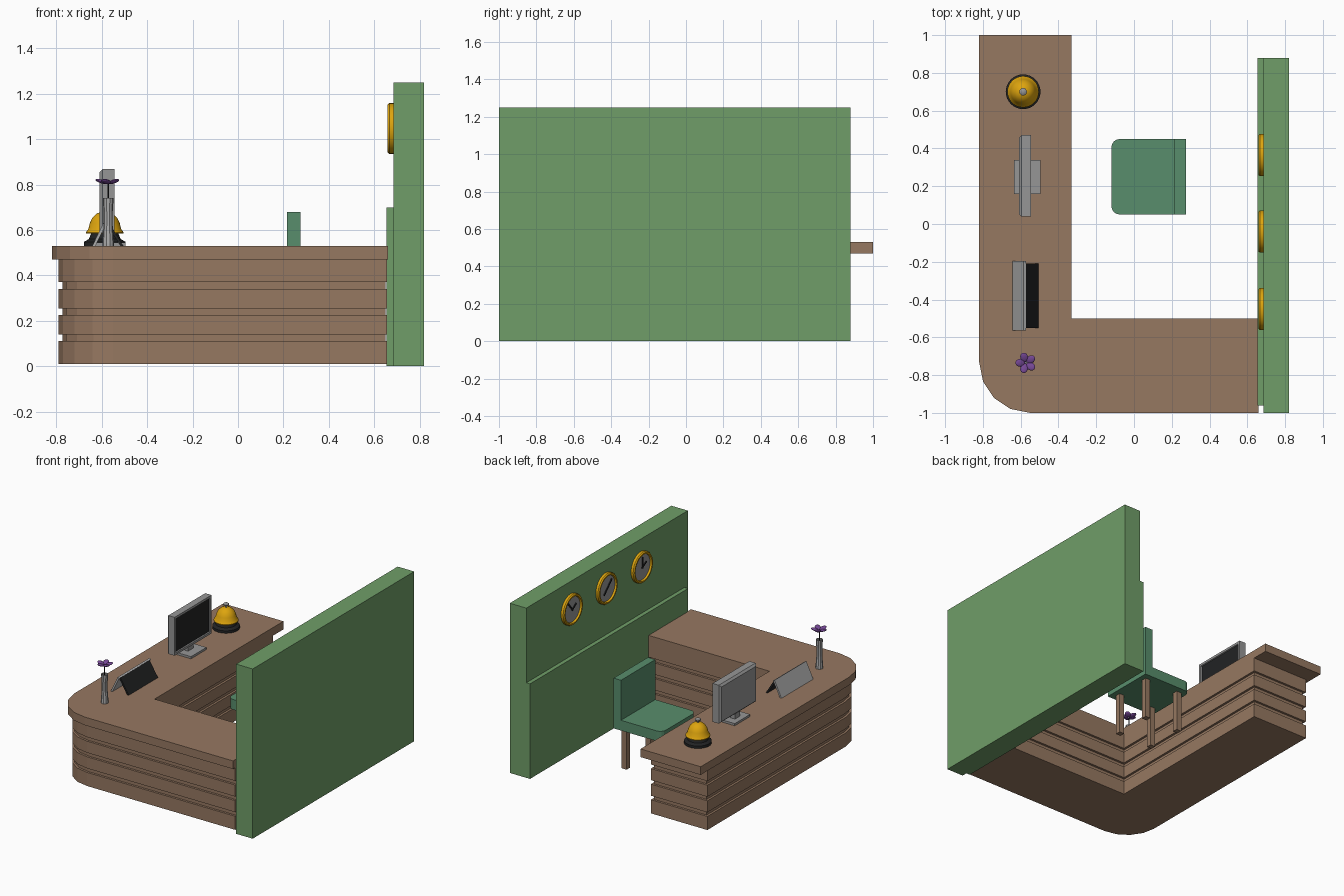
import bpy, bmesh, math
from mathutils import Matrix, Vector

if "Cube" in bpy.data.objects:
    bpy.data.objects.remove(bpy.data.objects["Cube"])


def material(name, r, g, b):
    m = bpy.data.materials.new(name)
    lin = [((c / 255 + 0.055) / 1.055) ** 2.4 for c in (r, g, b)]
    m.diffuse_color = (*lin, 1)
    m.use_nodes = True
    m.node_tree.nodes["Principled BSDF"].inputs["Base Color"].default_value = m.diffuse_color
    return m


GREEN = material("wall green", 112, 158, 104)
BROWN = material("wood brown", 150, 120, 97)
TEAL = material("chair green", 88, 141, 108)
GOLD = material("gold", 222, 165, 14)
GREY = material("grey", 150, 150, 150)
LIGHT = material("light grey", 172, 172, 172)
DARK = material("near black", 34, 35, 36)
PURPLE = material("petal purple", 118, 72, 150)


def finish(bm, name, mats, smooth=False):
    bmesh.ops.recalc_face_normals(bm, faces=bm.faces)
    me = bpy.data.meshes.new(name)
    bm.to_mesh(me)
    bm.free()
    ob = bpy.data.objects.new(name, me)
    bpy.context.collection.objects.link(ob)
    for m in mats:
        me.materials.append(m)
    if smooth:
        bpy.context.view_layer.objects.active = ob
        ob.select_set(True)
        bpy.ops.object.shade_smooth_by_angle(angle=math.radians(35))
        ob.select_set(False)
    return ob


def box_mesh(x0, x1, y0, y1, z0, z1):
    bm = bmesh.new()
    bmesh.ops.create_cube(bm, size=1)
    for v in bm.verts:
        v.co = ((x0 + x1) / 2 + v.co.x * (x1 - x0),
                (y0 + y1) / 2 + v.co.y * (y1 - y0),
                (z0 + z1) / 2 + v.co.z * (z1 - z0))
    return bm


def box(name, mat, *dims):
    return finish(box_mesh(*dims), name, [mat])


def prism(name, mat, pts, lo, hi, axis="z"):
    """Extrude an outline along z, or an (x, z) outline along y."""
    bm = bmesh.new()
    place = (lambda a, b: (a, b, lo)) if axis == "z" else (lambda a, b: (a, lo, b))
    f = bm.faces.new([bm.verts.new(place(a, b)) for a, b in pts])
    ext = bmesh.ops.extrude_face_region(bm, geom=[f])["geom"]
    shift = Vector((0, 0, hi - lo)) if axis == "z" else Vector((0, hi - lo, 0))
    bmesh.ops.translate(bm, vec=shift, verts=[g for g in ext if isinstance(g, bmesh.types.BMVert)])
    return finish(bm, name, [mat])


def lathe(name, mats, profile, matrix, sides=32, mat_rule=None, smooth=True):
    """Revolve (radius, height) points about z, then place with a matrix."""
    bm = bmesh.new()
    rings = []
    for r, h in profile:
        if r == 0:
            rings.append([bm.verts.new((0, 0, h))] * sides)
        else:
            rings.append([bm.verts.new((r * math.cos(2 * math.pi * i / sides),
                                        r * math.sin(2 * math.pi * i / sides), h))
                          for i in range(sides)])
    for k, (a, b) in enumerate(zip(rings, rings[1:])):
        for i in range(sides):
            j = (i + 1) % sides
            f = bm.faces.new(list(dict.fromkeys([a[i], a[j], b[j], b[i]])))
            f.material_index = mat_rule(k) if mat_rule else 0
    bmesh.ops.transform(bm, matrix=matrix, verts=bm.verts)
    return finish(bm, name, mats, smooth)


# back wall with a thicker lower half
box("wall", GREEN, 0.685, 0.82, -1, 0.88, 0, 1.25)
box("wall_lower_panel", GREEN, 0.655, 0.69, -0.96, 0.88, 0, 0.70)


# L-shaped counter: outline inset by d outside and e inside
def counter_outline(d, e, end, right):
    r = 0.27 - d
    arc = [(-0.55 - r * math.cos(math.radians(a)), -0.73 - r * math.sin(math.radians(a)))
           for a in (0, 22.5, 45, 67.5, 90)]
    return [(-0.82 + d, end)] + arc + [(right, -1 + d), (right, -0.5 - e),
                                       (-0.33 - e, -0.5 - e), (-0.33 - e, end)]


prism("counter_top", BROWN, counter_outline(0, 0, 1, 0.66), 0.47, 0.53)
prism("counter_core", BROWN, counter_outline(0.046, 0.016, 0.864, 0.65), 0.02, 0.48)
for i, (lo, hi) in enumerate([(0.01, 0.11), (0.14, 0.225), (0.255, 0.34), (0.37, 0.47)]):
    prism(f"counter_plank_{i}", BROWN, counter_outline(0.03, 0, 0.88, 0.656), lo, hi)

# chair
corner = [(math.cos(math.radians(a)) * 0.045, math.sin(math.radians(a)) * 0.045)
          for a in (90, 112.5, 135, 157.5, 180)]
seat = [(-0.075 + x, 0.405 + y) for x, y in corner]
seat += [(x, 0.5 - y) for x, y in reversed(seat)] + [(0.275, 0.05), (0.275, 0.45)]
prism("seat", TEAL, seat, 0.31, 0.385)
box("chair_back", TEAL, 0.215, 0.275, 0.05, 0.45, 0.38, 0.68)
for sx in (-1, 1):
    for sy in (-1, 1):
        x, y = 0.08 + 0.138 * sx, 0.25 + 0.138 * sy
        box(f"chair_leg_{sx}_{sy}", BROWN, x - 0.02, x + 0.02, y - 0.02, y + 0.02, 0.01, 0.32)

# wall clocks: face looks toward -x; angles are clockwise from twelve
clocks = [(0.365, (-40, 55)), (-0.04, (45, 225)), (-0.45, (0, 60))]
for n, (y, hands) in enumerate(clocks):
    base = Matrix.Translation((0.686, y, 1.047)) @ Matrix.Rotation(math.radians(-90), 4, "Y")
    lathe(f"clock_{n}", [GOLD, GREY],
          [(0, 0), (0.112, 0), (0.112, 0.019), (0.106, 0.027), (0.096, 0.027), (0.092, 0.014), (0, 0.014)],
          base, mat_rule=lambda k: int(k == 5))
    for h, ang in enumerate(hands):
        bm = box_mesh(-0.004, 0.004, -0.005, 0.005, -0.008, 0.075 - 0.022 * h)
        bmesh.ops.transform(bm, verts=bm.verts, matrix=Matrix.Translation((0.67, y, 1.047))
                            @ Matrix.Rotation(math.radians(ang), 4, "X"))
        finish(bm, f"clock_{n}_hand_{h}", [DARK])

# monitor: chamfered back, recessed dark screen facing +x
bm = box_mesh(-0.61, -0.545, 0.04, 0.47, 0.585, 0.868)
back = min(bm.faces, key=lambda f: f.calc_center_median().x)
bmesh.ops.bevel(bm, geom=list(back.edges), offset=0.014, segments=1, affect="EDGES")
screen = max(bm.faces, key=lambda f: f.calc_center_median().x)
bmesh.ops.inset_region(bm, faces=[screen], thickness=0.024)
bmesh.ops.inset_region(bm, faces=[screen], thickness=0.004, depth=-0.008)
screen.material_index = 1
finish(bm, "monitor", [GREY, DARK])
box("monitor_neck", GREY, -0.595, -0.56, 0.22, 0.28, 0.54, 0.60)
box("monitor_foot", GREY, -0.635, -0.495, 0.16, 0.34, 0.53, 0.546)

# desk bell
at = Matrix.Translation((-0.587, 0.70, 0.53))
lathe("bell_base", [DARK], [(0, 0), (0.092, 0), (0.092, 0.018), (0.07, 0.03), (0.06, 0.055), (0, 0.055)], at)
lathe("bell_dome", [GOLD], [(0, 0.054), (0.083, 0.054), (0.083, 0.06), (0.072, 0.075), (0.066, 0.1),
                            (0.054, 0.125), (0.036, 0.142), (0.016, 0.15), (0, 0.152)], at)
lathe("bell_button", [GREY], [(0, 0.14), (0.007, 0.14), (0.007, 0.164), (0.02, 0.167),
                              (0.02, 0.175), (0.012, 0.181), (0, 0.182)], at, 16)

# leaning tent sign
prism("sign_rear_plate", LIGHT, [(-0.642, 0.53), (-0.628, 0.53), (-0.573, 0.642), (-0.585, 0.648)],
      -0.565, -0.195, "y")
prism("sign_front_plate", DARK, [(-0.505, 0.53), (-0.518, 0.53), (-0.584, 0.634), (-0.573, 0.641)],
      -0.55, -0.21, "y")

# vase with a flower
at = Matrix.Translation((-0.572, -0.735, 0.53))
lathe("vase", [LIGHT], [(0, 0), (0.026, 0), (0.026, 0.01), (0.02, 0.09), (0.02, 0.15), (0.024, 0.21),
                        (0.018, 0.21), (0.015, 0.15), (0, 0.15)], at, 10, smooth=False)
lathe("flower_stem", [DARK], [(0, 0.15), (0.003, 0.15), (0.003, 0.28), (0, 0.28)], at, 8)
for i in range(5):
    bm = bmesh.new()
    bmesh.ops.create_uvsphere(bm, u_segments=12, v_segments=8, radius=1)
    m = (at @ Matrix.Translation((0, 0, 0.274)) @ Matrix.Rotation(math.radians(108 + 72 * i), 4, "Z")
         @ Matrix.Rotation(math.radians(-18), 4, "Y") @ Matrix.Translation((0.032, 0, 0))
         @ Matrix.Diagonal((0.027, 0.021, 0.008, 1)))
    bmesh.ops.transform(bm, matrix=m, verts=bm.verts)
    finish(bm, f"petal_{i}", [PURPLE], True)
